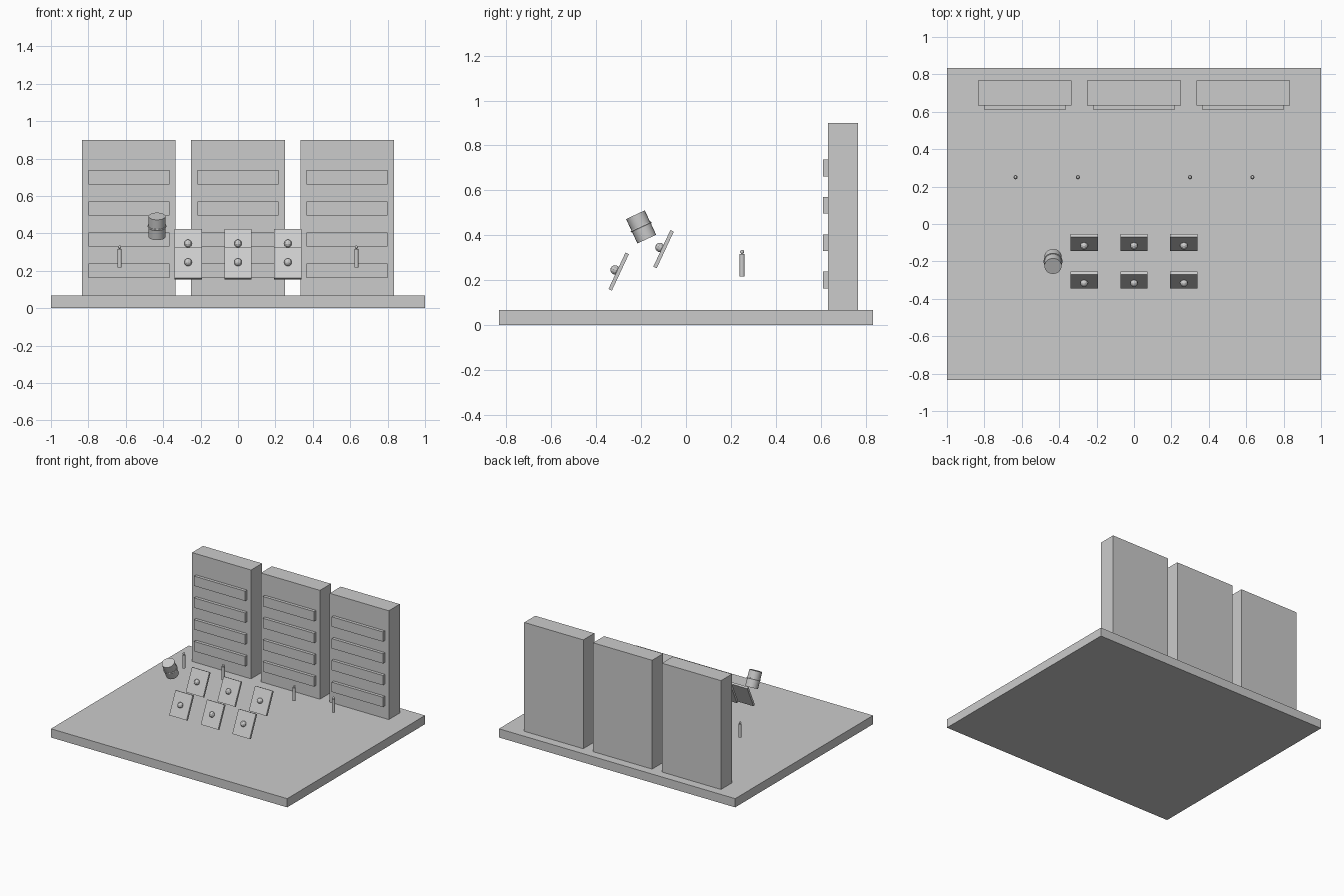
import bpy
from math import radians
from mathutils import Matrix, Vector

cube = bpy.data.objects.get("Cube")
if cube:
    bpy.data.objects.remove(cube, do_unlink=True)

grey = bpy.data.materials.new("plain grey")
grey.use_nodes = True
grey.diffuse_color = (0.6, 0.6, 0.6, 1)
grey.node_tree.nodes["Principled BSDF"].inputs["Base Color"].default_value = (0.6, 0.6, 0.6, 1)

TILT = radians(25)


def finish(name, tilt=0, smooth=False):
    ob = bpy.context.object
    ob.name = name
    ob.rotation_euler.x = tilt
    ob.data.materials.append(grey)
    if smooth:
        bpy.ops.object.shade_smooth_by_angle(angle=radians(40))
    return ob


def box(name, loc, size, tilt=0):
    bpy.ops.mesh.primitive_cube_add(size=1, location=loc)
    bpy.context.object.data.transform(Matrix.Diagonal((*size, 1)))
    return finish(name, tilt)


def cylinder(name, loc, radius, depth, sides, tilt=0):
    bpy.ops.mesh.primitive_cylinder_add(vertices=sides, radius=radius, depth=depth, location=loc)
    return finish(name, tilt, True)


def ball(name, loc, radius, tilt=0):
    bpy.ops.mesh.primitive_uv_sphere_add(segments=10, ring_count=6, radius=radius, location=loc)
    return finish(name, tilt)


# Floor slab
box("floor", (0, 0, 0.0333), (2, 1.667, 0.0667))

# Cabinets with four raised bars each
for x in (-0.583, 0, 0.583):
    box("cabinet", (x, 0.7, 0.483), (0.5, 0.133, 0.833))
    for i in range(4):
        box("cabinet_bar", (x, 0.625, 0.2 + i / 6), (0.433, 0.03, 0.075))

# Two rows of tilted panels with round knobs
normal = Matrix.Rotation(-TILT, 3, "X") @ Vector((0, -1, 0))
for y, z in ((-0.3, 0.238), (-0.1, 0.338)):
    for x in (-0.267, 0, 0.267):
        centre = Vector((x, y, z))
        box("panel", centre, (0.147, 0.0167, 0.18), -TILT)
        ball("panel_knob", centre + normal * 0.018, 0.021, -TILT)

# Small pins with round tips
for x in (-0.633, -0.3, 0.3, 0.633):
    cylinder("pin", (x, 0.25, 0.267), 0.0115, 0.1, 10)
    ball("pin_tip", (x, 0.25, 0.326), 0.009)

# Tilted canister with a belt
spot = (-0.433, -0.2, 0.437)
cylinder("canister", spot, 0.046, 0.12, 20, TILT)
bpy.ops.mesh.primitive_torus_add(location=spot, major_radius=0.046, minor_radius=0.005,
                                 major_segments=20, minor_segments=6)
finish("canister_belt", TILT, True)
